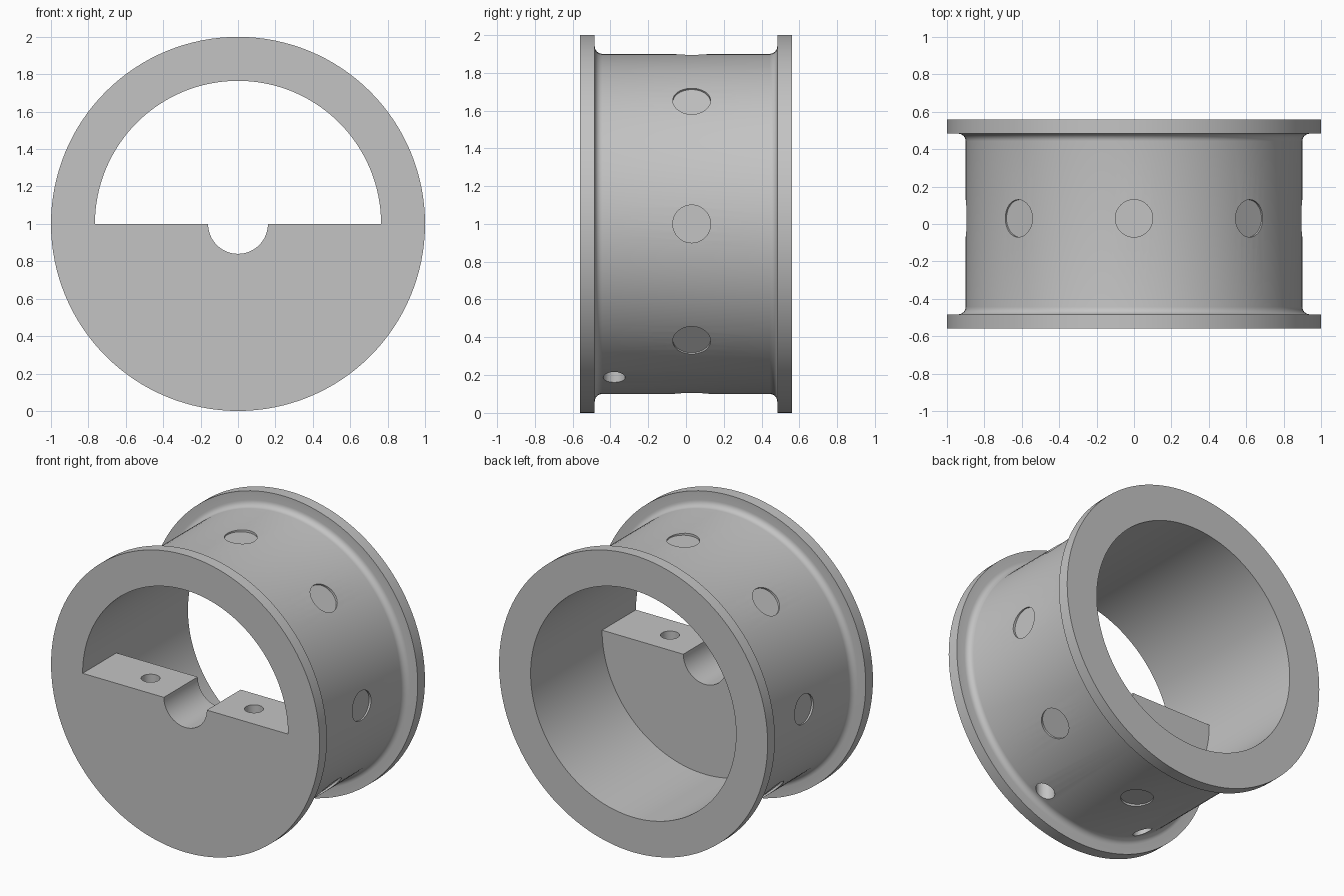
import bpy, bmesh, math
from mathutils import Matrix, Vector

cube = bpy.data.objects.get("Cube")
if cube:
    bpy.data.objects.remove(cube, do_unlink=True)

HALF = 0.56          # half depth of the hub
FLANGE_IN = 0.483    # inner face of each flange
DRUM_R, BORE_R, FILLET = 0.9, 0.765, 0.04
PLATE_BACK = -0.2    # rear face of the half plate
CENTRE = Vector((0, 0, 1))

grey = bpy.data.materials.new("plain grey")
grey.use_nodes = True
colour = (0.55, 0.55, 0.55, 1)
grey.diffuse_color = colour
grey.node_tree.nodes["Principled BSDF"].inputs["Base Color"].default_value = colour


def add_object(name, bm):
    bmesh.ops.recalc_face_normals(bm, faces=bm.faces)
    mesh = bpy.data.meshes.new(name)
    bm.to_mesh(mesh)
    bm.free()
    mesh.materials.append(grey)
    obj = bpy.data.objects.new(name, mesh)
    bpy.context.collection.objects.link(obj)
    return obj


def cylinder(name, start, end, radius, segments):
    """Solid cylinder between two points."""
    start, end = Vector(start), Vector(end)
    axis = end - start
    turn = axis.to_track_quat('Z', 'Y').to_matrix().to_4x4()
    bm = bmesh.new()
    bmesh.ops.create_cone(bm, cap_ends=True, segments=segments, radius1=radius,
                          radius2=radius, depth=axis.length,
                          matrix=Matrix.Translation((start + end) / 2) @ turn)
    return add_object(name, bm)


def cut(target, cutter):
    cutter.hide_render = True
    mod = target.modifiers.new("cut", 'BOOLEAN')
    mod.operation = 'DIFFERENCE'
    mod.solver = 'EXACT'
    mod.object = cutter
    bpy.ops.object.select_all(action='DESELECT')
    bpy.context.view_layer.objects.active = target
    target.select_set(True)
    bpy.ops.object.modifier_apply(modifier=mod.name)
    bpy.data.objects.remove(cutter, do_unlink=True)


# Flanged drum: half profile (radius, depth) with filleted corner, mirrored
half = [(1, -HALF), (1, -FLANGE_IN)]
for i in range(7):
    a = math.radians(15 * i)
    half.append((DRUM_R + FILLET * (1 - math.sin(a)),
                 -FLANGE_IN + FILLET * (1 - math.cos(a))))
profile = half + [(r, -y) for r, y in reversed(half)]
bm = bmesh.new()
verts = [bm.verts.new((r, y, 1)) for r, y in profile]
edges = [bm.edges.new(pair) for pair in zip(verts, verts[1:])]
bmesh.ops.spin(bm, geom=verts + edges, cent=CENTRE, axis=(0, 1, 0),
               angle=math.tau, steps=128, use_merge=False)
bmesh.ops.remove_doubles(bm, verts=bm.verts, dist=0.0001)
bmesh.ops.holes_fill(bm, edges=[e for e in bm.edges if e.is_boundary], sides=0)
hub = add_object("flanged_hub", bm)

# Bore that leaves a lower half plate at the front
bore = cylinder("bore_cutter", (0, -1, 1), (0, 1, 1), BORE_R, 128)
bm = bmesh.new()
bmesh.ops.create_cube(bm, size=2, matrix=Matrix.Translation((0, PLATE_BACK - 1, 0)))
cut(bore, add_object("plate_blank", bm))
cut(hub, bore)

# Half-round shaft notch in the plate
cut(hub, cylinder("notch_cutter", (0, -0.8, 1), (0, 0.1, 1), 0.16, 64))

# Vertical bolt holes through the plate
for side in (-1, 1):
    x = side * 0.385
    cut(hub, cylinder("bolt_cutter", (x, -0.38, -0.2), (x, -0.38, 1.2), 0.058, 40))

# Shallow round recesses around the drum
for degrees in (0, 46.5, 90, 133.5, 180, 223.5, 270, 316.5):
    a = math.radians(degrees)
    out = Vector((math.cos(a), 0, math.sin(a)))
    middle = CENTRE + Vector((0, 0.03, 0))
    cut(hub, cylinder("recess_cutter", middle + out * 0.885, middle + out * 0.95, 0.1, 48))

bpy.ops.object.select_all(action='DESELECT')
hub.select_set(True)
bpy.context.view_layer.objects.active = hub
bpy.ops.object.shade_smooth_by_angle(angle=math.radians(30))
